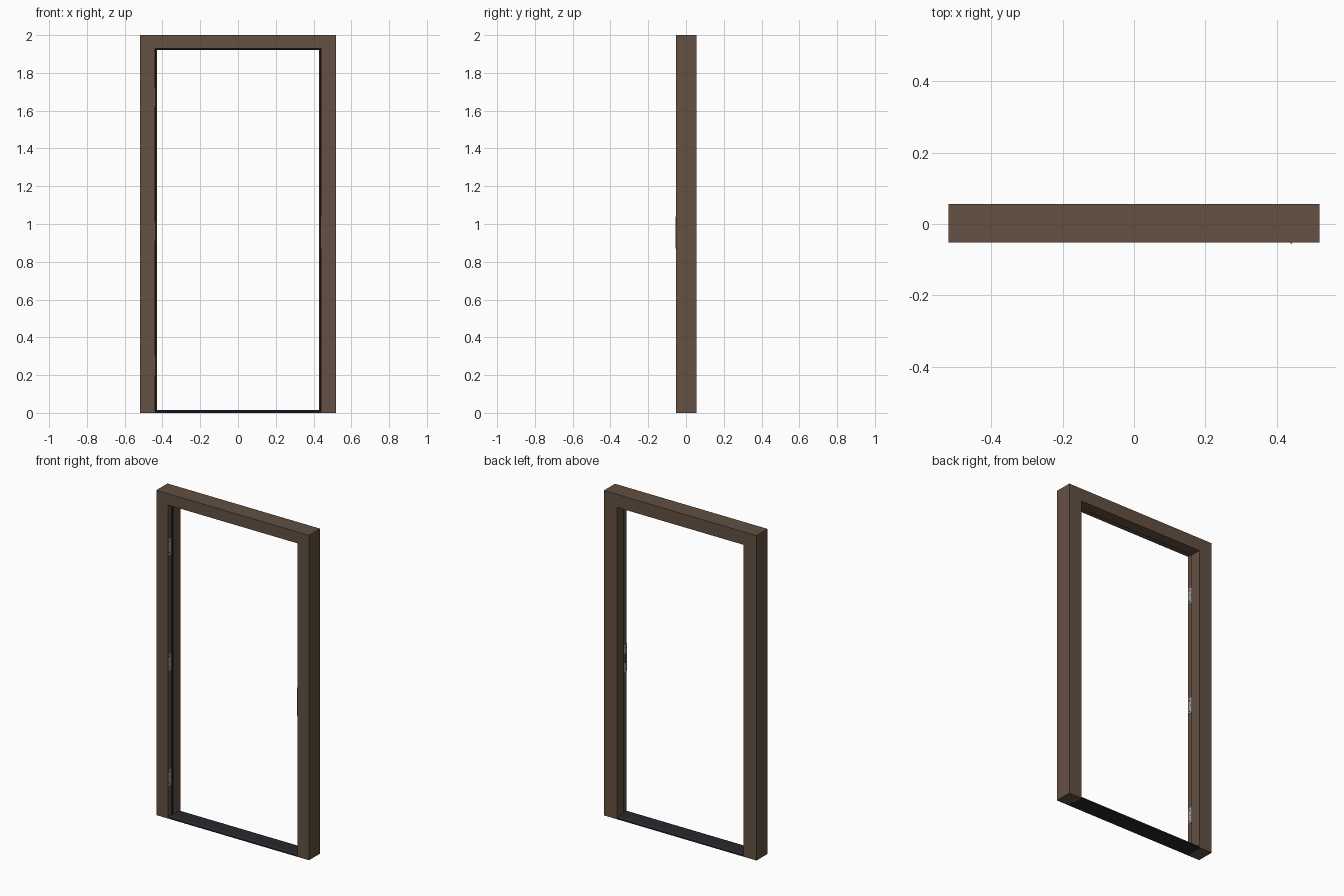
import bpy, bmesh, math
from mathutils import Matrix

if "Cube" in bpy.data.objects:
    bpy.data.objects.remove(bpy.data.objects["Cube"])

HALF_W, HEIGHT = 0.52, 2.0
FRONT, BACK, STEP = -0.052, 0.0565, -0.012   # frame depth and stop position
RABBET_X = 0.44


def material(name, r, g, b):
    m = bpy.data.materials.new(name)
    m.diffuse_color = (r, g, b, 1)
    m.use_nodes = True
    m.node_tree.nodes["Principled BSDF"].inputs["Base Color"].default_value = m.diffuse_color
    return m


WOOD = material("brown_wood", 0.125, 0.08, 0.054)
DARK = material("dark_metal", 0.022, 0.022, 0.027)
RUBBER = material("black_rubber", 0.015, 0.015, 0.015)
STEEL = material("steel", 0.35, 0.35, 0.36)


def finish(bm, name, mat):
    bmesh.ops.recalc_face_normals(bm, faces=bm.faces)
    me = bpy.data.meshes.new(name)
    bm.to_mesh(me)
    bm.free()
    me.materials.append(mat)
    ob = bpy.data.objects.new(name, me)
    bpy.context.collection.objects.link(ob)
    return ob


def sweep_frame(name, profile, mat, z0=0.0):
    """Mitred sweep of (inset, y) points up one side, across the head, down the other."""
    bm = bmesh.new()
    rings = []
    for side, top in ((-1, False), (-1, True), (1, True), (1, False)):
        rings.append([bm.verts.new((side * (HALF_W - u), y,
                                    HEIGHT - max(0, u - 0.01) if top else z0))
                      for u, y in profile])
    n = len(profile)
    for a, b in zip(rings, rings[1:]):
        for i in range(n):
            j = (i + 1) % n
            bm.faces.new((a[i], a[j], b[j], b[i]))
    bm.faces.new(rings[0])
    bm.faces.new(rings[-1])
    return finish(bm, name, mat)


def extrude_profile(name, pts, to3d, depth, mat):
    """Extrude a closed 2D profile along the given vector."""
    bm = bmesh.new()
    f = bm.faces.new([bm.verts.new(to3d(*p)) for p in pts])
    new = bmesh.ops.extrude_face_region(bm, geom=[f])["geom"]
    bmesh.ops.translate(bm, vec=depth,
                        verts=[v for v in new if isinstance(v, bmesh.types.BMVert)])
    return finish(bm, name, mat)


def plate(name, lo, hi, mat):
    (x0, y0, z0), (x1, y1, z1) = lo, hi
    return extrude_profile(name, [(x0, y0), (x1, y0), (x1, y1), (x0, y1)],
                           lambda x, y: (x, y, z0), (0, 0, z1 - z0), mat)


def screw(name, x, y, z):
    bm = bmesh.new()
    bmesh.ops.create_cone(bm, cap_ends=True, segments=10, radius1=0.004, radius2=0.004,
                          depth=0.001,
                          matrix=Matrix.Translation((x, y, z)) @ Matrix.Rotation(math.pi / 2, 4, 'Y'))
    return finish(bm, name, DARK)


# Rabbeted jambs and head as one mitred frame
sweep_frame("door_frame", [(0, FRONT), (0.08, FRONT), (0.08, STEP), (0.09, STEP),
                           (0.09, BACK), (0, BACK)], WOOD)

# Weather seal in the rabbet corner
sweep_frame("weather_seal", [(0.08, STEP - 0.006), (0.084, STEP - 0.006),
                             (0.087, STEP - 0.003), (0.087, STEP), (0.08, STEP)],
            RUBBER, 0.013)

# Threshold with eased front and back edges
extrude_profile("threshold", [(FRONT, 0), (BACK, 0), (BACK, 0.008), (BACK - 0.012, 0.014),
                              (FRONT + 0.012, 0.014), (FRONT, 0.008)],
                lambda y, z: (-RABBET_X, y, z), (2 * RABBET_X, 0, 0), DARK)

# Three hinge leaves on the left jamb
for i, z in enumerate((0.25, 0.96, 1.67), 1):
    plate(f"hinge_leaf_{i}", (-RABBET_X - 0.001, -0.049, z - 0.05),
          (-RABBET_X + 0.002, -0.019, z + 0.05), STEEL)
    for k, (dy, dz) in enumerate(((-0.006, -0.035), (0.006, 0), (-0.006, 0.035)), 1):
        screw(f"hinge_screw_{i}_{k}", -RABBET_X + 0.002, -0.034 + dy, z + dz)

# Strike plate with a curled lip on the right jamb
X = RABBET_X
extrude_profile("strike_plate", [(X + 0.001, -0.02), (X - 0.002, -0.02), (X - 0.002, -0.05),
                                 (X - 0.001, -0.0545), (X + 0.003, -0.0565),
                                 (X + 0.003, -0.0525), (X + 0.001, -0.0515)],
                lambda x, y: (x, y, 0.87), (0, 0, 0.17), STEEL)
plate("latch_hole", (X - 0.0025, -0.042, 0.925), (X, -0.028, 0.985), RUBBER)
for k, z in enumerate((0.89, 1.02), 1):
    screw(f"strike_screw_{k}", X - 0.002, -0.035, z)
